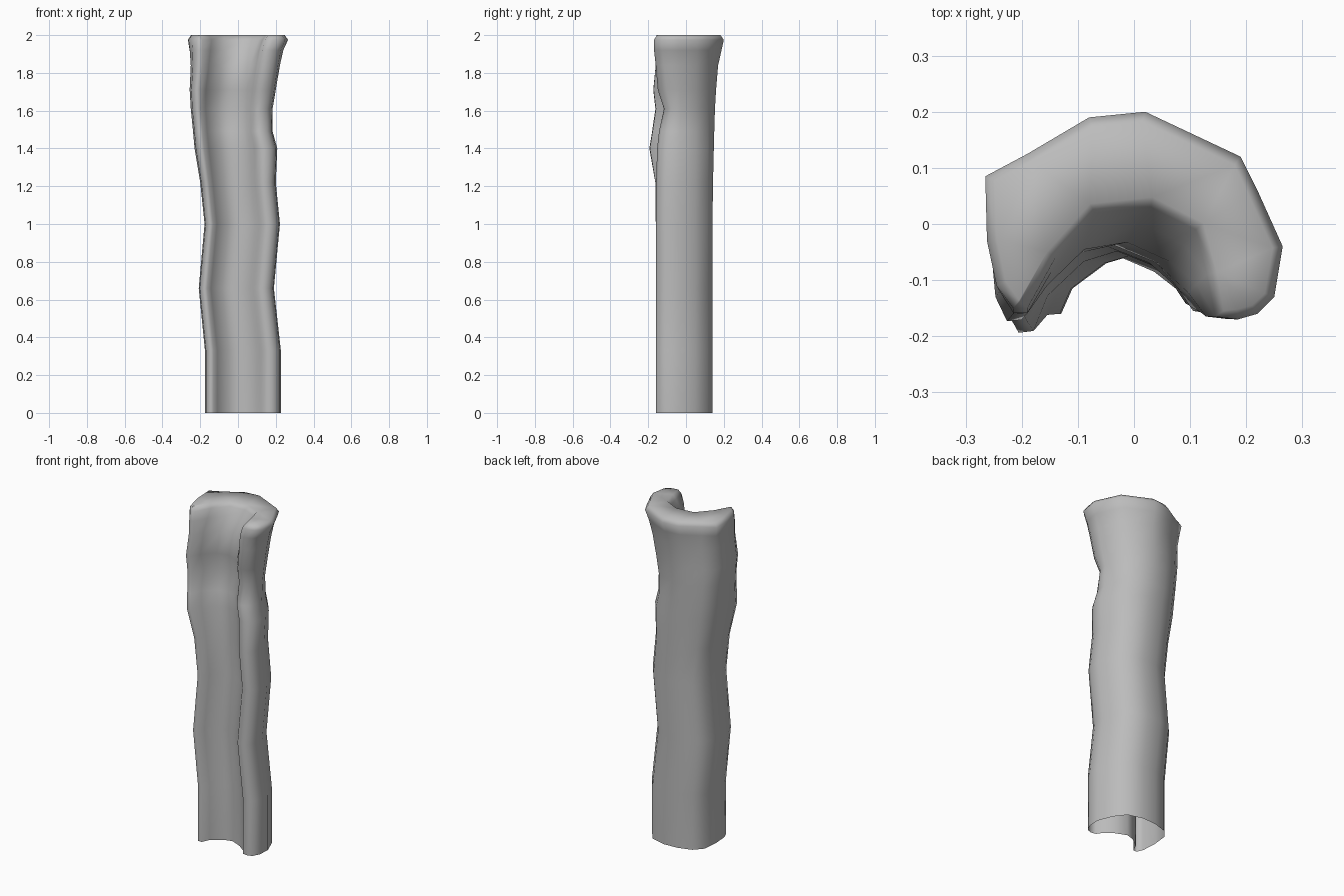
import bpy, bmesh
from mathutils import Vector

if "Cube" in bpy.data.objects:
    bpy.data.objects.remove(bpy.data.objects["Cube"])

# Crescent cross-sections with matching points: left horn, round the back, right horn, hollow front
BASE = [(-.13, -.16), (-.155, -.16), (-.17, -.12), (-.175, -.03), (-.165, .06), (-.12, .11), (-.04, .135),
        (.05, .14), (.14, .115), (.19, .05), (.225, -.04), (.22, -.11), (.20, -.15), (.17, -.16),
        (.14, -.155), (.115, -.12), (.07, -.085), (0, -.055), (-.05, -.07), (-.11, -.115)]
TOP = [(-.19, -.15), (-.215, -.15), (-.245, -.11), (-.262, -.03), (-.265, .085), (-.19, .125), (-.08, .19),
       (.02, .20), (.19, .12), (.22, .06), (.265, -.04), (.25, -.13), (.22, -.16), (.185, -.17),
       (.145, -.165), (.13, -.09), (.11, -.01), (.03, .03), (-.07, .02), (-.14, -.06)]
INNER = 15  # first point of the hollow front

# height, blend to top, left x, right x, left horn stretch, right horn stretch, hollow shift
LEVELS = [
    (0, 0, -.175, .227, 1, 1, 0),
    (.33, 0, -.175, .227, 1, 1, 0),
    (.66, 0, -.208, .19, 1, 1, 0),
    (1.0, 0, -.177, .222, 1, 1, 0),
    (1.22, .05, -.20, .20, 1.02, .98, 0),
    (1.40, .12, -.23, .208, 1.24, .90, 0),
    (1.49, .16, -.238, .183, 1.15, .84, 0),
    (1.61, .22, -.25, .183, 1.05, .66, .015),
    (1.71, .32, -.256, .20, 1.12, .88, -.01),
    (1.84, .5, -.25, .222, 1.04, .96, -.02),
    (1.92, .8, -.256, .24, 1.05, 1, -.01),
    (1.975, 1, -.265, .265, 1, 1, 0),
]


def section(t, left, right, lh, rh, shift):
    pts = [Vector(a).lerp(Vector(b), t) for a, b in zip(BASE, TOP)]
    lo, hi = min(p.x for p in pts), max(p.x for p in pts)
    for i, p in enumerate(pts):
        u = (p.x - lo) / (hi - lo)
        p.x = left + u * (right - left)
        if p.y < 0:
            p.y *= lh + u * (rh - lh)
        if i >= INNER:
            p.y += shift
    return pts


def inset(pts, d):
    # move each point inwards (outline runs clockwise)
    out = []
    for i, p in enumerate(pts):
        e = (pts[(i + 1) % len(pts)] - pts[i - 1]).normalized()
        out.append(p + Vector((e.y, -e.x)) * d)
    return out


# Column wall lofted through the levels, open underneath
bm = bmesh.new()
rings = []
for z, *shape in LEVELS:
    rings.append([bm.verts.new((p.x, p.y, z)) for p in section(*shape)])
# Softened top rim
top = section(*LEVELS[-1][1:])
rings.append([bm.verts.new((p.x, p.y, 2)) for p in inset(top, .018)])
for a, b in zip(rings, rings[1:]):
    for i in range(len(a)):
        j = (i + 1) % len(a)
        bm.faces.new((a[j], a[i], b[i], b[j]))
# Top cap
cap = bm.faces.new(rings[-1])
bmesh.ops.triangulate(bm, faces=[cap])
bmesh.ops.recalc_face_normals(bm, faces=bm.faces)
mesh = bpy.data.meshes.new("curved_column")
bm.to_mesh(mesh)
bm.free()
column = bpy.data.objects.new("curved_column", mesh)
bpy.context.collection.objects.link(column)

grey = bpy.data.materials.new("plain grey")
grey.diffuse_color = (.5, .5, .5, 1)
grey.use_nodes = True
grey.node_tree.nodes["Principled BSDF"].inputs["Base Color"].default_value = grey.diffuse_color
mesh.materials.append(grey)
mesh.shade_smooth()
